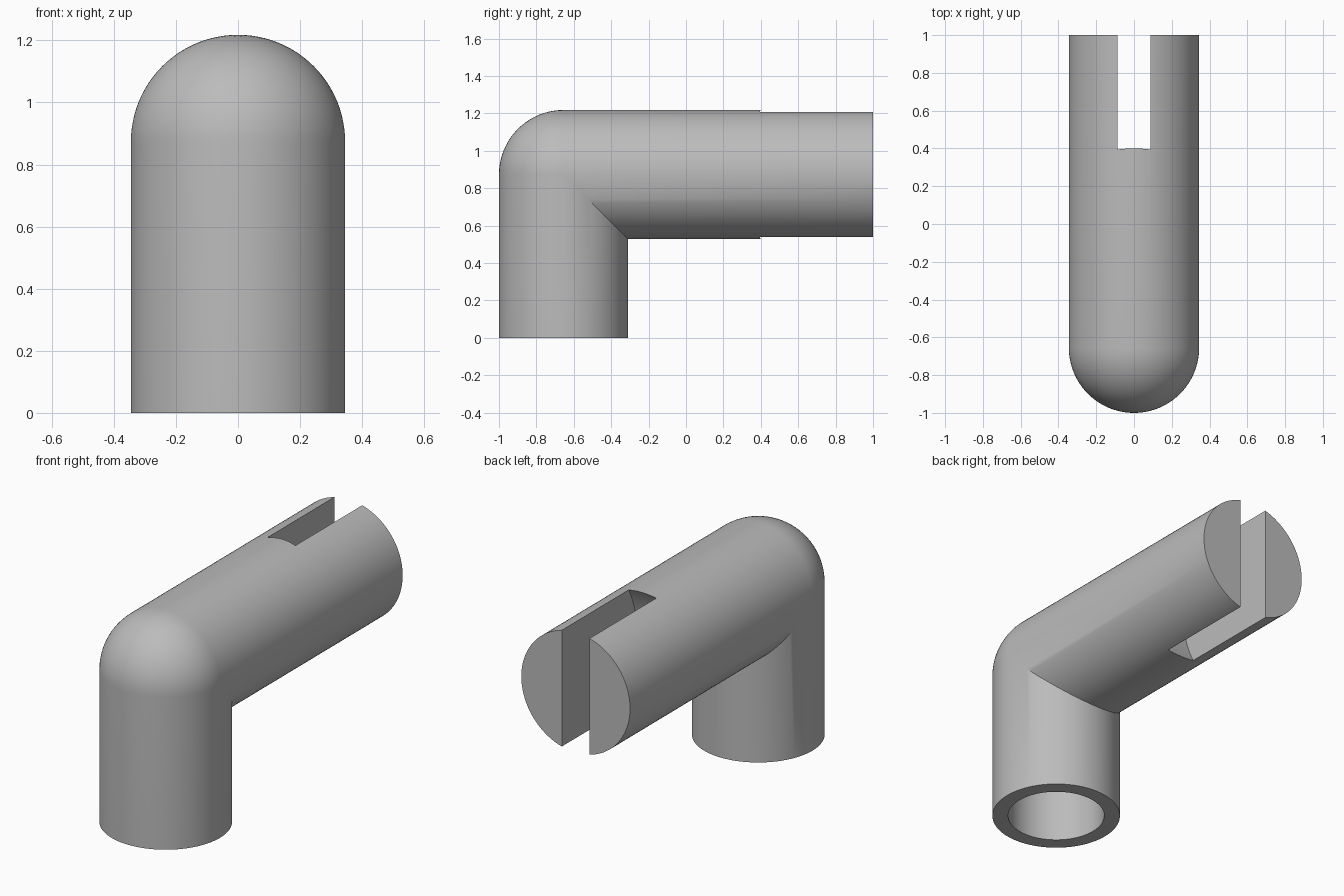
import bpy, bmesh
from math import sin, cos, pi, radians

cube = bpy.data.objects.get("Cube")
if cube:
    bpy.data.objects.remove(cube)

SEG, BEND = 96, 20
R, BORE, BORE_DEPTH = 0.345, 0.26, 0.6
YC, ZC = -0.655, 0.873          # where the two pipe axes meet
ANGLES = [2 * pi * i / SEG for i in range(SEG)]

grey = bpy.data.materials.new("plain grey")
grey.use_nodes = True
colour = (0.5, 0.5, 0.5, 1)
grey.diffuse_color = colour
grey.node_tree.nodes["Principled BSDF"].inputs["Base Color"].default_value = colour


def level_ring(r, z):
    return [(r * sin(t), YC + r * cos(t), z) for t in ANGLES]


def bend_ring(phi):
    # outer half turns about the corner, inner half stays on the mitre
    ring = []
    for t in ANGLES:
        c = R * cos(t)
        ky, kz = (1, 1) if c > 0 else (cos(phi), sin(phi))
        ring.append((R * sin(t), YC + c * ky, ZC - c * kz))
    return ring


# Elbow: socket, leg, rounded corner and arm as one loft
rings = [level_ring(BORE, BORE_DEPTH), level_ring(BORE, 0), level_ring(R, 0)]
rings += [bend_ring(pi / 2 * i / BEND) for i in range(BEND + 1)]
rings.append([(R * sin(t), 1, ZC - R * cos(t)) for t in ANGLES])

bm = bmesh.new()
loops = [[bm.verts.new(p) for p in ring] for ring in rings]
for a, b in zip(loops, loops[1:]):
    for i in range(SEG):
        j = (i + 1) % SEG
        bm.faces.new((a[i], a[j], b[j], b[i]))
bm.faces.new(loops[0])
bm.faces.new(loops[-1])
bmesh.ops.remove_doubles(bm, verts=bm.verts, dist=1e-5)
bmesh.ops.recalc_face_normals(bm, faces=bm.faces)
mesh = bpy.data.meshes.new("elbow_pipe")
bm.to_mesh(mesh)
bm.free()
elbow = bpy.data.objects.new("elbow_pipe", mesh)
bpy.context.collection.objects.link(elbow)
mesh.materials.append(grey)

# Slot with a round floor, cut by a disc centred on the arm's end
bpy.ops.mesh.primitive_cylinder_add(vertices=128, radius=0.692, depth=0.176,
                                    location=(0, 1, ZC), rotation=(0, pi / 2, 0))
disc = bpy.context.object
disc.name = "slot_cutter"
disc.hide_render = True
disc.data.materials.append(grey)

slot = elbow.modifiers.new("slot", "BOOLEAN")
slot.operation = "DIFFERENCE"
slot.solver = "EXACT"
slot.object = disc
bpy.ops.object.select_all(action="DESELECT")
elbow.select_set(True)
bpy.context.view_layer.objects.active = elbow
bpy.ops.object.modifier_apply(modifier=slot.name)
bpy.data.objects.remove(disc)
bpy.ops.object.shade_smooth_by_angle(angle=radians(30))
